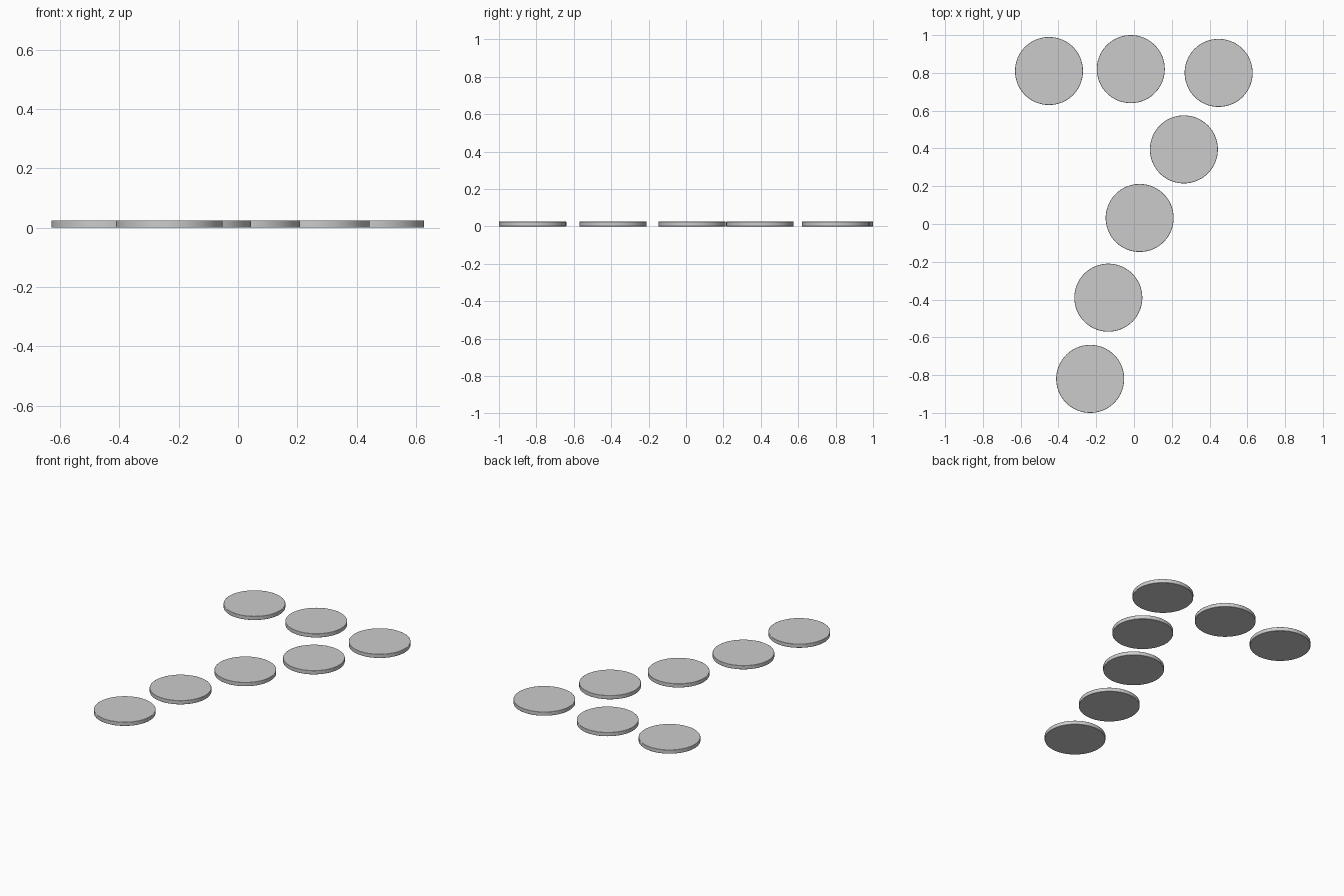
import bpy

if "Cube" in bpy.data.objects:
    bpy.data.objects.remove(bpy.data.objects["Cube"])

RADIUS, HEIGHT = 0.18, 0.025

# Disc centres: top row from left to right, then down the slanted stem
CENTRES = [(-0.45, 0.81), (-0.017, 0.82), (0.448, 0.80), (0.264, 0.395),
           (0.03, 0.032), (-0.136, -0.39), (-0.232, -0.82)]


def disc(name, x, y):
    bpy.ops.mesh.primitive_cylinder_add(vertices=96, radius=RADIUS, depth=HEIGHT,
                                        location=(x, y, HEIGHT / 2))
    ob = bpy.context.object
    ob.name = name
    # Slightly softened rims
    bevel = ob.modifiers.new("rim", 'BEVEL')
    bevel.width = 0.002
    bevel.segments = 2
    bevel.limit_method = 'ANGLE'
    bpy.ops.object.shade_smooth_by_angle()


for i, (x, y) in enumerate(CENTRES, 1):
    disc(f"flat_disc_{i}", x, y)
